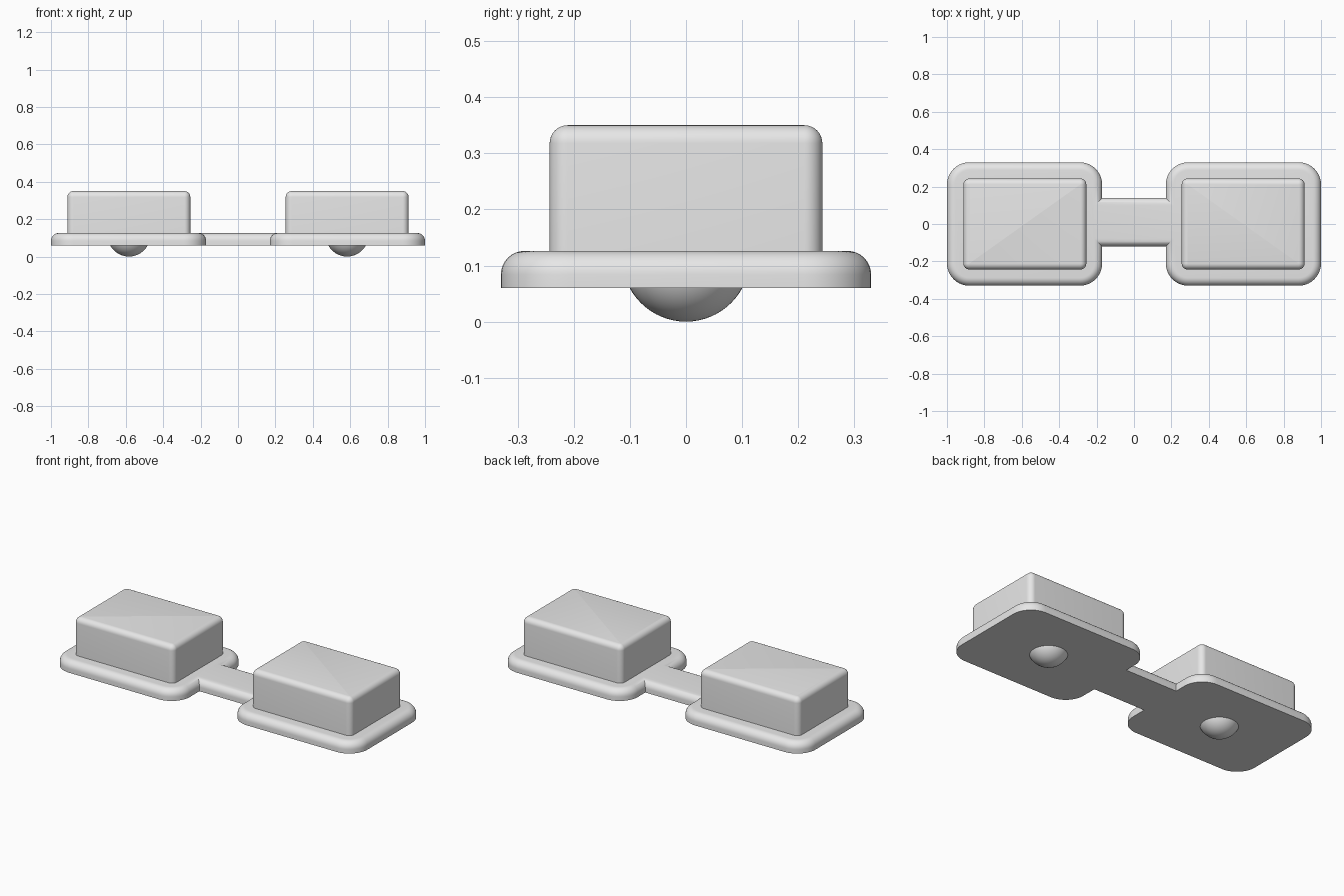
import bpy
import bmesh
import math
from mathutils import Vector

default = bpy.data.objects.get("Cube")
if default:
    bpy.data.objects.remove(default, do_unlink=True)

grey = bpy.data.materials.new("light_grey")
grey.use_nodes = True
grey.diffuse_color = (0.8, 0.8, 0.8, 1)
grey.node_tree.nodes["Principled BSDF"].inputs["Base Color"].default_value = (0.8, 0.8, 0.8, 1)


def finish(bm, name):
    """Turn a bmesh into a smooth shaded, coloured object."""
    bmesh.ops.recalc_face_normals(bm, faces=bm.faces)
    mesh = bpy.data.meshes.new(name)
    bm.to_mesh(mesh)
    bm.free()
    mesh.materials.append(grey)
    obj = bpy.data.objects.new(name, mesh)
    bpy.context.collection.objects.link(obj)
    bpy.ops.object.select_all(action='DESELECT')
    obj.select_set(True)
    bpy.context.view_layer.objects.active = obj
    bpy.ops.object.shade_smooth_by_angle(angle=math.radians(35))
    return obj


def rounded_slab(name, outline, bottom, top, corner, fillet, round_corner=lambda v: True):
    """Extrude an outline, round its upright edges, then fillet its top rim."""
    bm = bmesh.new()
    face = bm.faces.new([bm.verts.new((x, y, bottom)) for x, y in outline])
    new = bmesh.ops.extrude_face_region(bm, geom=[face])["geom"]
    raised = [v for v in new if isinstance(v, bmesh.types.BMVert)]
    bmesh.ops.translate(bm, verts=raised, vec=(0, 0, top - bottom))
    bmesh.ops.recalc_face_normals(bm, faces=bm.faces)
    upright = [e for e in bm.edges
               if abs(e.verts[0].co.z - e.verts[1].co.z) > 0.01 and round_corner(e.verts[0].co)]
    bmesh.ops.bevel(bm, geom=upright, offset=corner, offset_type='OFFSET',
                    segments=10, profile=0.5, affect='EDGES')
    rim = [e for e in bm.edges if all(abs(v.co.z - top) < 1e-5 for v in e.verts)]
    bmesh.ops.bevel(bm, geom=rim, offset=fillet, offset_type='OFFSET',
                    segments=8, profile=0.5, affect='EDGES')
    return finish(bm, name)


BASE_Z, BASE_TOP = 0.06, 0.126

# Base: two rounded plates joined by a slightly offset bridge
base_outline = [(0.17, -0.12), (0.17, -0.33), (1, -0.33), (1, 0.33), (0.17, 0.33), (0.17, 0.14)]
base_outline += [(-x, y) for x, y in reversed(base_outline)]
rounded_slab("base_plate", base_outline, BASE_Z, BASE_TOP, 0.12, 0.042,
             lambda v: abs(v.y) > 0.3)

for side, sign in (("left", 1), ("right", -1)):
    # Upper block on each plate
    block = [(sign * x, y) for x, y in
             ((0.255, -0.243), (0.912, -0.243), (0.912, 0.243), (0.255, 0.243))]
    rounded_slab(side + "_block", block, BASE_TOP - 0.005, 0.35, 0.032, 0.032)

    # Shallow dome foot under each plate
    radius = 0.114
    bm = bmesh.new()
    bmesh.ops.create_uvsphere(bm, u_segments=48, v_segments=32, radius=radius)
    bmesh.ops.translate(bm, verts=bm.verts, vec=(sign * 0.583, 0, radius))
    bmesh.ops.bisect_plane(bm, geom=bm.verts[:] + bm.edges[:] + bm.faces[:],
                           plane_co=Vector((0, 0, BASE_Z + 0.002)),
                           plane_no=Vector((0, 0, 1)), clear_outer=True)
    bmesh.ops.holes_fill(bm, edges=[e for e in bm.edges if e.is_boundary], sides=0)
    finish(bm, side + "_dome_foot")
